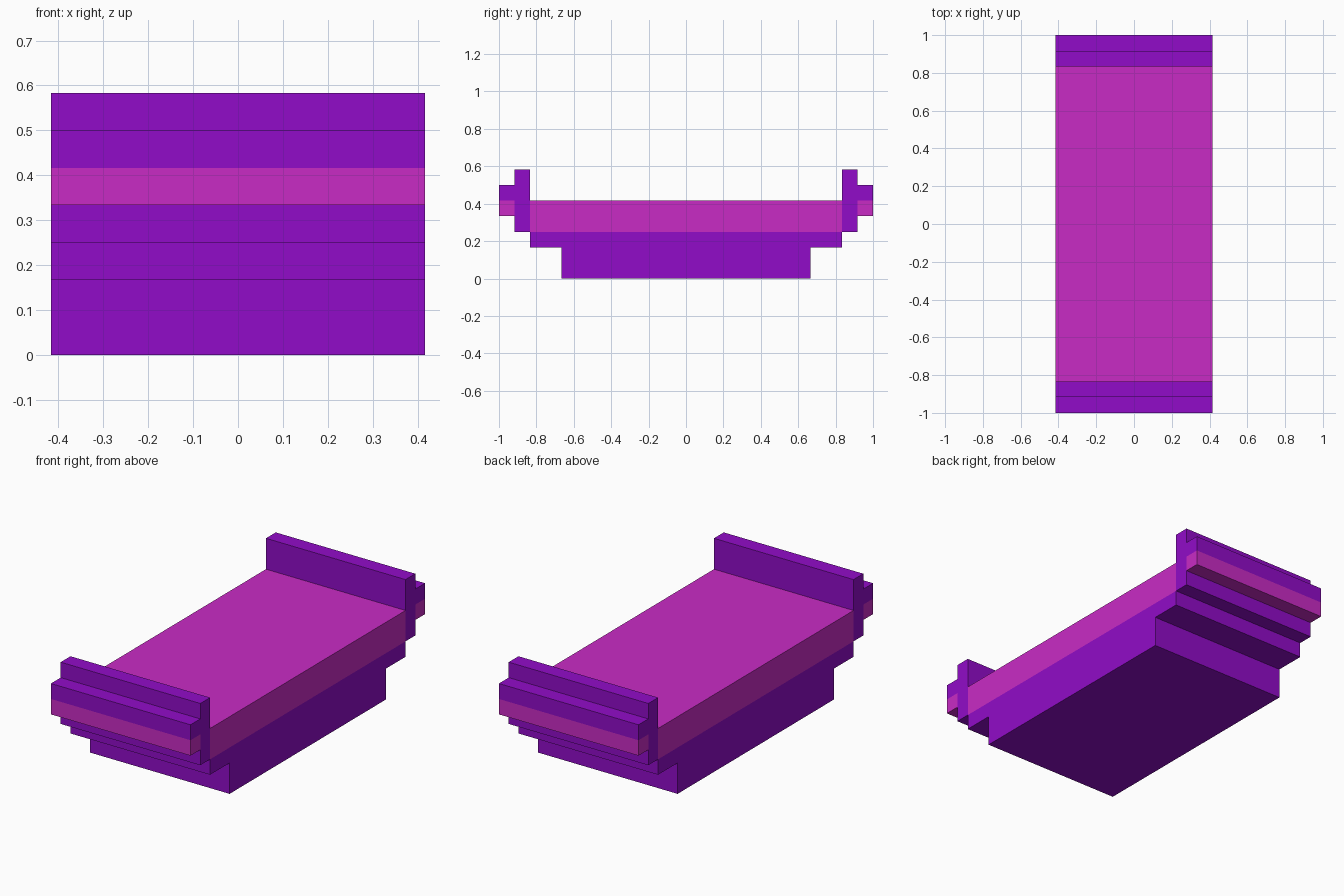
import bpy, bmesh

if "Cube" in bpy.data.objects:
    bpy.data.objects.remove(bpy.data.objects["Cube"])

U = 1 / 12          # grid unit of the blocky model
HALF_W = 5 * U      # half width along x


def material(name, rgb):
    m = bpy.data.materials.new(name)
    m.diffuse_color = (*rgb, 1)
    m.use_nodes = True
    m.node_tree.nodes["Principled BSDF"].inputs["Base Color"].default_value = m.diffuse_color
    return m


purple = material("purple", (0.283, 0.0037, 0.578))
pink = material("pink", (0.584, 0.0242, 0.558))


def block(name, y0, y1, z0, z1, mat):
    """Full-width box, y and z limits given in grid units."""
    bm = bmesh.new()
    bmesh.ops.create_cube(bm, size=1)
    for v in bm.verts:
        v.co.x *= 2 * HALF_W
        v.co.y = (y0 if v.co.y < 0 else y1) * U
        v.co.z = (z0 if v.co.z < 0 else z1) * U
    mesh = bpy.data.meshes.new(name)
    bm.to_mesh(mesh)
    bm.free()
    mesh.materials.append(mat)
    obj = bpy.data.objects.new(name, mesh)
    bpy.context.collection.objects.link(obj)
    return obj


# Stepped base and the pink slab on top
block("base", -8, 8, 0, 2, purple)
block("lower_tray", -10, 10, 2, 3, purple)
block("cushion", -10, 10, 3, 5, pink)

# End boards with two-tone outer rails, front and back
for side, s in (("front", -1), ("back", 1)):
    for part, a, b, z0, z1, mat in (
        ("end_board", 10, 11, 3, 7, purple),
        ("rail_lower", 11, 12, 4, 5, pink),
        ("rail_upper", 11, 12, 5, 6, purple),
    ):
        y0, y1 = sorted((s * a, s * b))
        block(f"{side}_{part}", y0, y1, z0, z1, mat)
